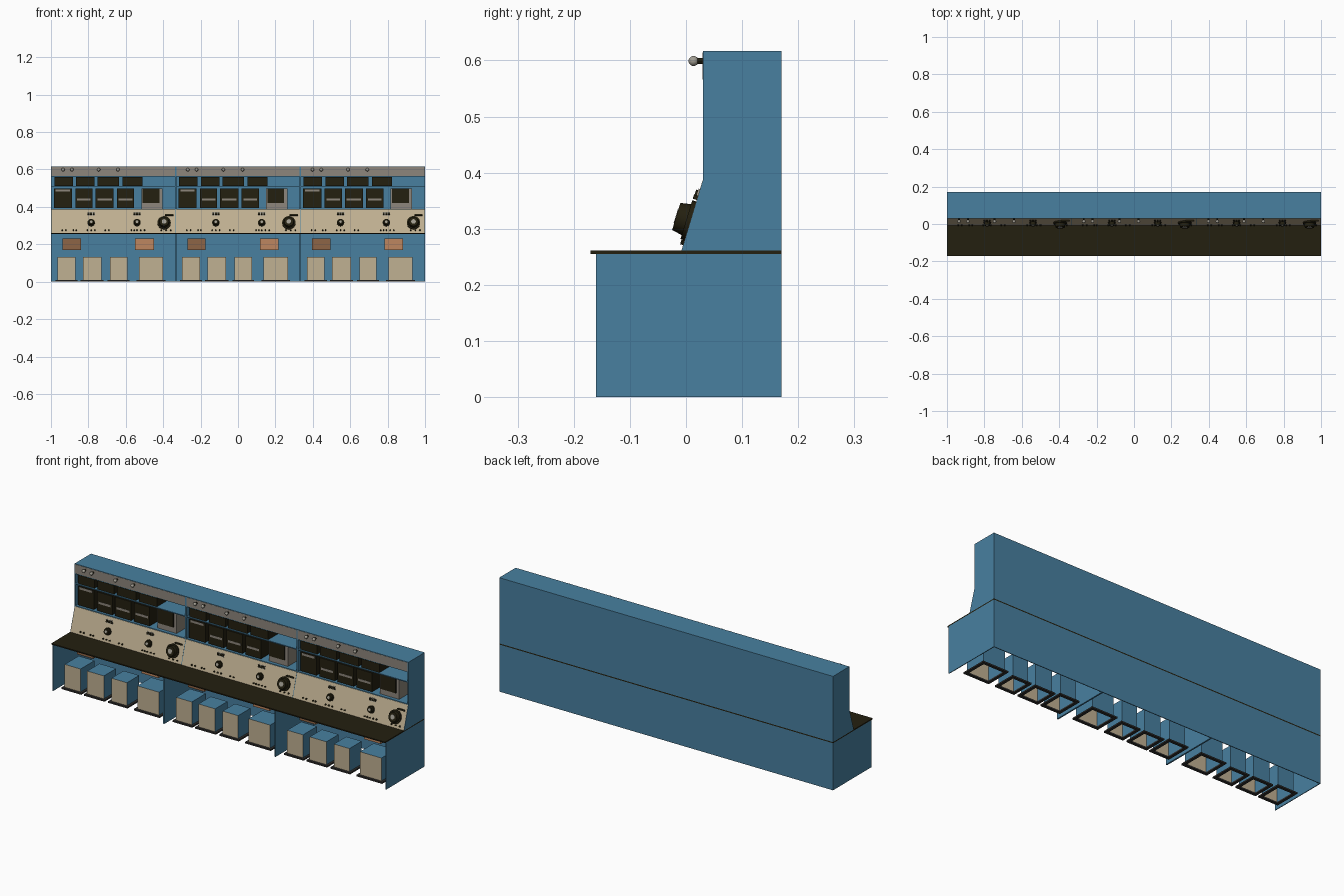
import bpy, bmesh, math
from mathutils import Matrix, Vector

if "Cube" in bpy.data.objects:
    bpy.data.objects.remove(bpy.data.objects["Cube"])


def material(name, rgb):
    m = bpy.data.materials.new(name)
    m.diffuse_color = (*rgb, 1)
    m.use_nodes = True
    m.node_tree.nodes["Principled BSDF"].inputs["Base Color"].default_value = m.diffuse_color
    return m


BLUE = material("cabinet blue", (0.065, 0.216, 0.352))
BLACK = material("olive black", (0.017, 0.014, 0.005))
BEIGE = material("panel beige", (0.53, 0.44, 0.29))
GREY = material("strip grey", (0.27, 0.24, 0.20))
ORANGE = material("orange", (0.51, 0.24, 0.115))
BROWN = material("brown", (0.27, 0.13, 0.062))
RIM = material("rim grey", (0.03, 0.028, 0.026))
METAL = material("metal", (0.36, 0.34, 0.29))


def finish(name, bm, mats, matrix=None, smooth=False):
    me = bpy.data.meshes.new(name)
    bmesh.ops.recalc_face_normals(bm, faces=bm.faces)
    bm.to_mesh(me)
    bm.free()
    for m in mats:
        me.materials.append(m)
    ob = bpy.data.objects.new(name, me)
    bpy.context.collection.objects.link(ob)
    if matrix:
        me.transform(matrix)
    if smooth:
        bpy.context.view_layer.objects.active = ob
        bpy.ops.object.select_all(action='DESELECT')
        ob.select_set(True)
        bpy.ops.object.shade_smooth_by_angle()
    return ob


def box(name, x0, x1, y0, y1, z0, z1, mat, matrix=None):
    bm = bmesh.new()
    bmesh.ops.create_cube(bm, size=1)
    for v in bm.verts:
        v.co = Vector(((x0 + x1) / 2 + v.co.x * (x1 - x0),
                       (y0 + y1) / 2 + v.co.y * (y1 - y0),
                       (z0 + z1) / 2 + v.co.z * (z1 - z0)))
    return finish(name, bm, [mat], matrix)


def prism(name, outline, x0, x1, mat):
    """Side profile in (y, z), extruded along x."""
    bm = bmesh.new()
    f = bm.faces.new([bm.verts.new((x0, y, z)) for y, z in outline])
    r = bmesh.ops.extrude_face_region(bm, geom=[f])
    bmesh.ops.translate(bm, vec=(x1 - x0, 0, 0),
                        verts=[g for g in r["geom"] if isinstance(g, bmesh.types.BMVert)])
    return finish(name, bm, [mat])


# Frame on the sloped panel: local z points out, local y points up the slope
SLOPE = math.atan2(0.957, 0.291)


def on_panel(x, z):
    y = -0.008 + (z - 0.26) * 0.038 / 0.125
    return Matrix.Translation((x, y, z)) @ Matrix.Rotation(SLOPE, 4, 'X')


def disc(name, matrix, h0, h1, r0, r1, mat, n=24):
    bm = bmesh.new()
    bmesh.ops.create_cone(bm, cap_ends=True, segments=n, radius1=r0, radius2=r1, depth=h1 - h0)
    bmesh.ops.translate(bm, vec=(0, 0, (h0 + h1) / 2), verts=bm.verts)
    return finish(name, bm, [mat], matrix, True)


def knob(x, z, r, h, name):
    m = on_panel(x, z)
    disc(name + "_base", m, 0, h * 0.3, r, r, BLACK)
    disc(name + "_grip", m, h * 0.3, h, r * 0.8, r * 0.7, BLACK, 12)
    disc(name + "_cap", m, h, h + 0.001, r * 0.35, r * 0.35, METAL)


def pedestal(x0, x1, y0, y1):
    """Open-bottomed box with a beige front and a dark foot rim."""
    bm = bmesh.new()
    bmesh.ops.create_cube(bm, size=1)
    bmesh.ops.delete(bm, geom=[f for f in bm.faces if f.normal.z < -0.5], context='FACES')
    for f in bm.faces:
        f.material_index = 1 if f.normal.y < -0.5 else 0
    for v in bm.verts:
        v.co = Vector(((x0 + x1) / 2 + v.co.x * (x1 - x0),
                       (y0 + y1) / 2 + v.co.y * (y1 - y0), 0.07 + v.co.z * 0.124))
    ob = finish("pedestal", bm, [BLUE, BEIGE])
    s = ob.modifiers.new("sheet", 'SOLIDIFY')
    s.thickness = 0.002
    e = 0.012
    for a, b, c, d in ((x0 - e, x1 + e, y0 - e, y0 + 0.003), (x0 - e, x1 + e, y1 - 0.003, y1 + e),
                       (x0 - e, x0 + 0.003, y0, y1), (x1 - 0.003, x1 + e, y0, y1)):
        box("pedestal_rim", a, b, c, d, 0, 0.008, RIM)


W = 2 / 3
T = 0.004
UPPER = [(-0.008, 0.26), (0.03, 0.385), (0.03, 0.617), (0.17, 0.617), (0.17, 0.26)]

# Desk top across all modules
box("desk_top", -1, 1, -0.17, 0.17, 0.255, 0.261, BLACK)

for i in range(3):
    X = -1 + i * W
    E = X + W
    # Lower cabinet: open front, side walls and back
    for a in (X, E - T):
        box("lower_side", a, a + T, -0.16, 0.17, 0, 0.255, BLUE)
        prism("upper_side", UPPER, a, a + T, BLUE)
    box("lower_back", X + T, E - T, 0.166, 0.17, 0, 0.255, BLUE)
    # Upper carcass
    box("upper_back", X + T, E - T, 0.166, 0.17, 0.261, 0.617, BLUE)
    box("upper_top", X + T, E - T, 0.03, 0.166, 0.613, 0.617, BLUE)
    for z in (0.385, 0.505, 0.562):
        box("shelf", X + T, E - T, 0.031, 0.166, z, z + 0.005, BLUE)
    box("light_strip", X + T, E - T, 0.029, 0.034, 0.566, 0.614, GREY)
    prism("sloped_panel", [(-0.0085, 0.26), (0.0295, 0.386), (0.035, 0.386), (-0.003, 0.26)],
          X + T * 0.4, E - T * 0.4, BEIGE)

    # Lamps on the strip
    for o in (0.065, 0.112, 0.255, 0.358):
        m = Matrix.Translation((X + o, 0.03, 0.599)) @ Matrix.Rotation(math.pi / 2, 4, 'X')
        disc("lamp_stem", m, 0, 0.014, 0.005, 0.005, BLACK, 12)
        bm = bmesh.new()
        bmesh.ops.create_uvsphere(bm, u_segments=16, v_segments=10, radius=0.009)
        finish("lamp", bm, [METAL], Matrix.Translation((X + o, 0.0135, 0.599)), True)

    # Upper row of displays
    for a, b in ((0.018, 0.117), (0.135, 0.234), (0.25, 0.365), (0.383, 0.49)):
        box("upper_display", X + a, X + b, 0.034, 0.12, 0.512, 0.559, BLACK)
    # Lower row of displays with a grey reading bar
    for k, (a, b) in enumerate(((0.015, 0.112), (0.13, 0.222), (0.238, 0.335), (0.352, 0.445))):
        box("lower_display", X + a, X + b, 0.036, 0.12, 0.395, 0.497, BLACK)
        z = 0.482 if k == 0 else 0.434
        box("display_bar", X + a + 0.01, X + b - 0.01, 0.035, 0.037, z, z + 0.012, GREY)
    # Monitor in the open bay
    box("monitor_case", X + 0.483, X + 0.597, 0.05, 0.13, 0.39, 0.498, GREY)
    box("monitor_screen", X + 0.49, X + 0.58, 0.045, 0.051, 0.42, 0.497, BLACK)

    # Sloped panel controls
    knob(X + 0.605, 0.314, 0.036, 0.027, "large_dial")
    for o in (0.215, 0.46):
        knob(X + o, 0.315, 0.02, 0.018, "dial")
        m = on_panel(X + o, 0.362)
        box("label_plate", -0.02, 0.02, -0.009, 0.009, 0, 0.003, METAL, m)
        for dx in (-0.014, 0, 0.014):
            box("key", dx - 0.005, dx + 0.005, -0.006, 0.006, 0.003, 0.007, BLACK, m)
    box("lever", -0.022, 0.022, -0.004, 0.004, 0, 0.008, BLACK, on_panel(X + 0.632, 0.355))
    for o in (0.06, 0.08, 0.12, 0.135, 0.195, 0.215, 0.235, 0.29, 0.31, 0.43, 0.445, 0.46,
              0.48, 0.5, 0.59, 0.615, 0.64):
        disc("button", on_panel(X + o, 0.275), 0, 0.006, 0.0045, 0.0045, BLACK, 10)

    # Pedestals and hanging boxes under the desk
    for a, b, c, d in ((0.035, 0.13, -0.105, 0.015), (0.17, 0.27, -0.105, 0.0),
                       (0.315, 0.408, -0.105, 0.0), (0.47, 0.6, -0.105, 0.015)):
        pedestal(X + a, X + b, c, d)
    box("hanging_box_left", X + 0.063, X + 0.16, -0.04, 0.0, 0.17, 0.232, BROWN)
    box("hanging_box_right", X + 0.45, X + 0.55, -0.04, 0.0, 0.17, 0.232, ORANGE)
